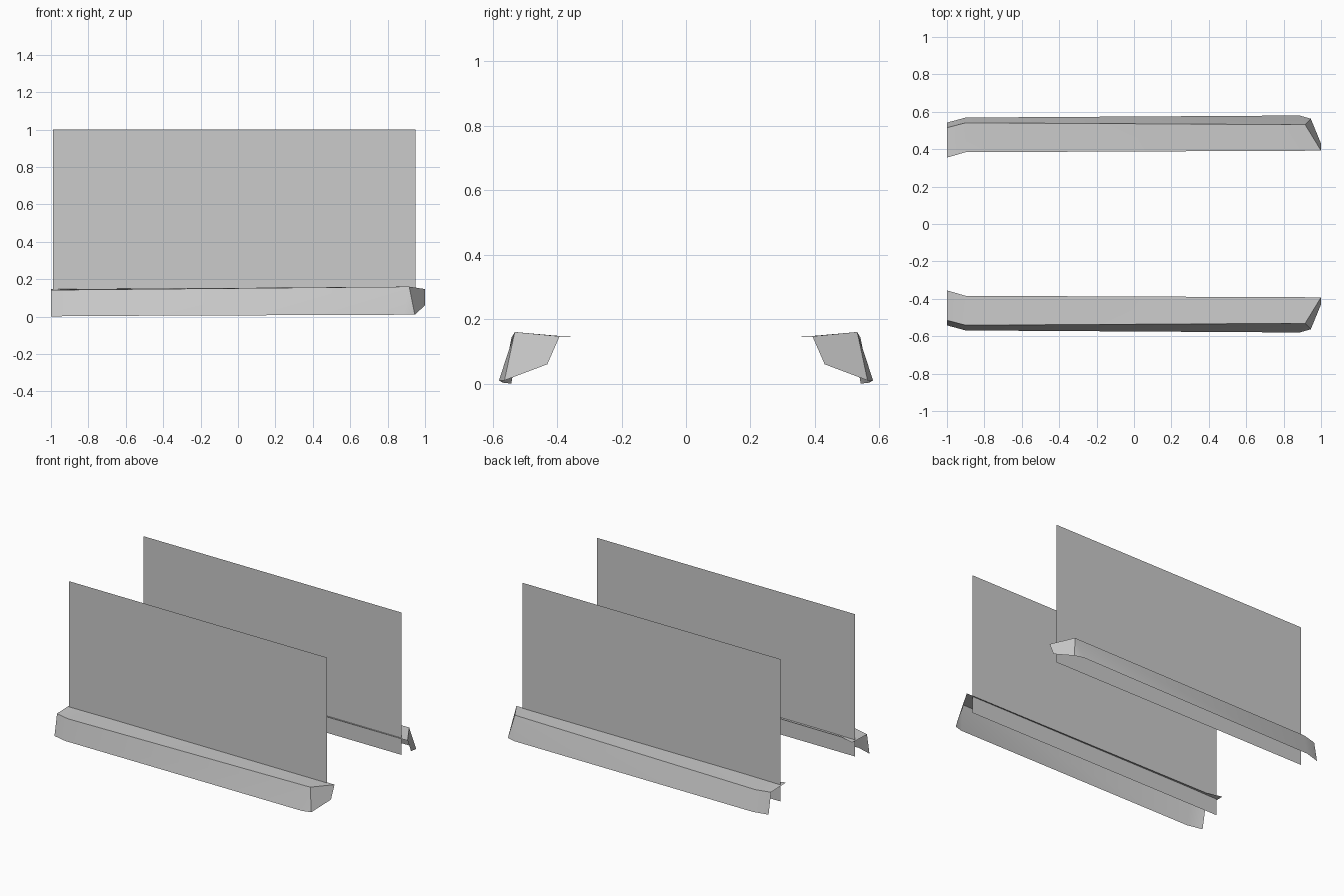
import bpy

if "Cube" in bpy.data.objects:
    bpy.data.objects.remove(bpy.data.objects["Cube"], do_unlink=True)

grey = bpy.data.materials.new("plain grey")
grey.use_nodes = True
grey.diffuse_color = (0.6, 0.6, 0.6, 1)
grey.node_tree.nodes["Principled BSDF"].inputs["Base Color"].default_value = (0.6, 0.6, 0.6, 1)


def mirrored_sheet(name, verts, faces):
    """Open sheet on the back side, mirrored to the front side."""
    mesh = bpy.data.meshes.new(name)
    mesh.from_pydata(verts, [], faces)
    mesh.materials.append(grey)
    obj = bpy.data.objects.new(name, mesh)
    bpy.context.collection.objects.link(obj)
    mirror = obj.modifiers.new("mirror", "MIRROR")
    mirror.use_axis = (False, True, False)
    mirror.use_mirror_merge = False
    return obj


# Side skirts: flange edge, shoulder and hem at three stations, then the nose
stations = [
    [(-1, 0.355, 0.147), (-1, 0.515, 0.142), (-1, 0.542, 0.0)],
    [(-0.9, 0.384, 0.147), (-0.9, 0.541, 0.143), (-0.9, 0.569, 0.003)],
    [(1, 0.392, 0.147), (0.915, 0.531, 0.16), (0.885, 0.58, 0.01)],
]
verts = [p for station in stations for p in station]
nose_hem, nose_tip = len(verts), len(verts) + 1
verts += [(0.945, 0.563, 0.01), (1, 0.43, 0.06)]

faces = []
for i in (0, 3):
    faces.append((i, i + 3, i + 4, i + 1))          # top flange
    faces.append((i + 2, i + 1, i + 4, i + 5))      # outer wall
faces.append((8, 7, nose_hem))                      # nose corner
faces.append((nose_hem, 7, 6, nose_tip))            # nose end
skirts = mirrored_sheet("side_skirts", verts, faces)

# Tall flat panels standing along the inside of each skirt
x0, x1, y, z0, z1 = -0.99, 0.95, 0.4, 0.033, 1.0
mirrored_sheet("side_panels",
               [(x0, y, z0), (x0, y, z1), (x1, y, z1), (x1, y, z0)],
               [(0, 1, 2, 3)])

# Soft shading across the gentle bends only
bpy.ops.object.select_all(action="DESELECT")
skirts.select_set(True)
bpy.context.view_layer.objects.active = skirts
bpy.ops.object.shade_smooth_by_angle(angle=0.5)
